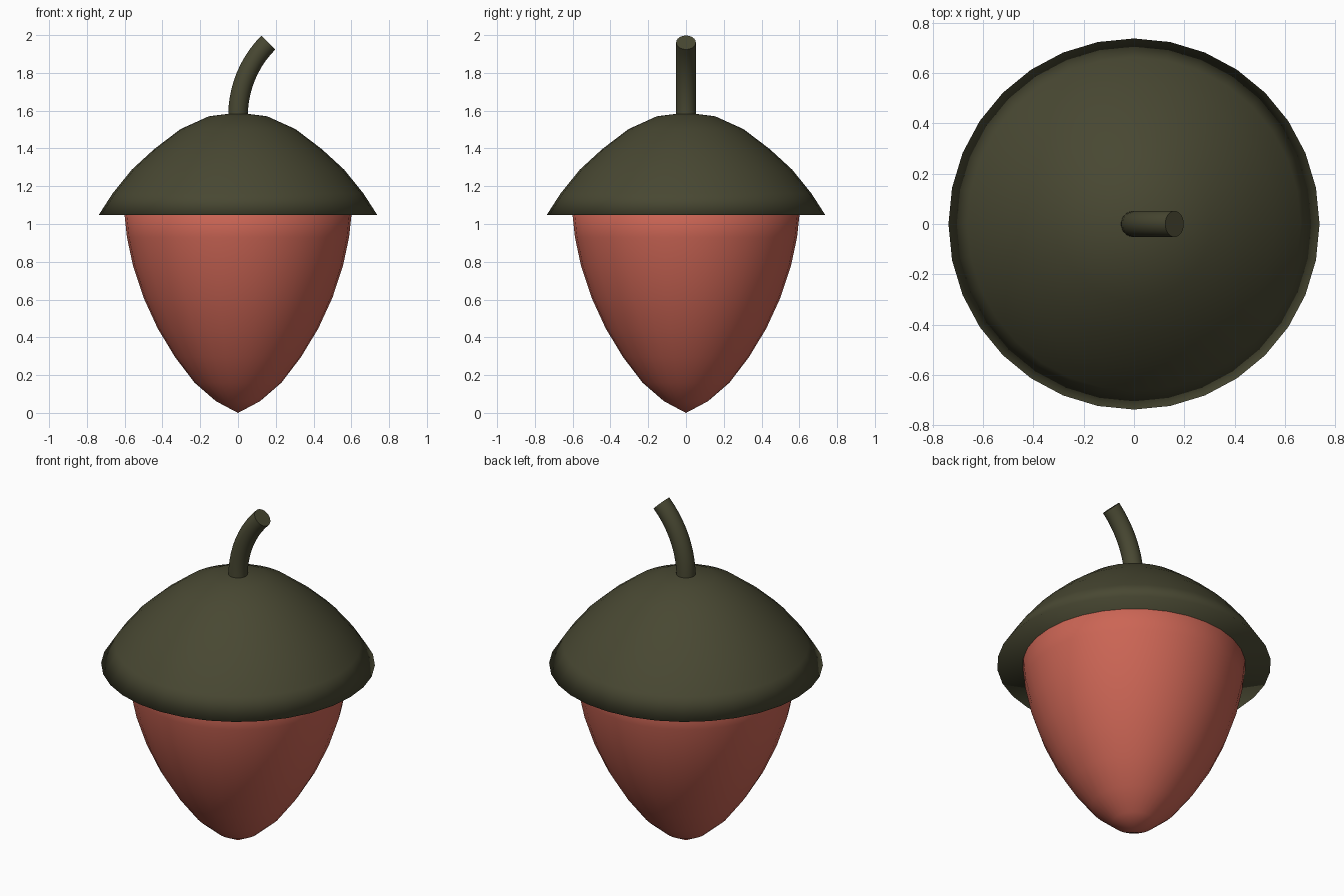
import bpy, bmesh, math
from mathutils import Matrix, Vector

if "Cube" in bpy.data.objects:
    bpy.data.objects.remove(bpy.data.objects["Cube"])

SIDES = 32


def material(name, color):
    m = bpy.data.materials.new(name)
    m.diffuse_color = (*color, 1)
    m.use_nodes = True
    m.node_tree.nodes["Principled BSDF"].inputs["Base Color"].default_value = m.diffuse_color
    return m


def add_object(name, bm, mat):
    bmesh.ops.recalc_face_normals(bm, faces=bm.faces)
    mesh = bpy.data.meshes.new(name)
    bm.to_mesh(mesh)
    bm.free()
    mesh.materials.append(mat)
    ob = bpy.data.objects.new(name, mesh)
    bpy.context.collection.objects.link(ob)
    return ob


def lathe(name, profile, mat):
    """Revolve (radius, z) points around z, fully smooth."""
    bm = bmesh.new()
    verts = [bm.verts.new((r, 0, z)) for r, z in profile]
    edges = [bm.edges.new(p) for p in zip(verts, verts[1:])]
    bmesh.ops.spin(bm, geom=verts + edges, cent=(0, 0, 0), axis=(0, 0, 1),
                   angle=math.tau, steps=SIDES)
    bmesh.ops.remove_doubles(bm, verts=bm.verts, dist=1e-4)
    for f in bm.faces:
        f.smooth = True
    return add_object(name, bm, mat)


red = material("nut_red", (0.60, 0.13, 0.09))
olive = material("cap_olive", (0.065, 0.064, 0.032))

# Nut: pointed egg shape, closed inside the cap
lathe("nut", [(0, 0), (0.117, 0.062), (0.23, 0.16), (0.333, 0.295),
              (0.425, 0.447), (0.50, 0.61), (0.555, 0.775), (0.588, 0.93),
              (0.602, 1.06), (0.50, 1.16), (0, 1.20)], red)

# Cap: dome with a flat underside, smooth across the rim
lathe("cap", [(0, 1.59), (0.155, 1.57), (0.305, 1.502), (0.443, 1.397),
              (0.562, 1.288), (0.663, 1.163), (0.738, 1.047), (0, 1.047)], olive)

# Stem: round tube sweeping along a 45 degree arc towards +x
bm = bmesh.new()
bend, radius, z0, steps = 0.55, 0.052, 1.572, 10
rings = []
for i in range(-1, steps + 1):
    a = math.radians(45) * max(i, 0) / steps
    centre = Vector((bend * (1 - math.cos(a)), 0, z0 + bend * math.sin(a)))
    if i < 0:
        centre.z -= 0.07
    turn = Matrix.Rotation(a, 3, 'Y')
    rings.append([bm.verts.new(centre + turn @ Vector(
        (radius * math.cos(t), radius * math.sin(t), 0)))
        for t in (math.tau * k / SIDES for k in range(SIDES))])
for lo, hi in zip(rings, rings[1:]):
    for k in range(SIDES):
        n = (k + 1) % SIDES
        bm.faces.new((lo[k], lo[n], hi[n], hi[k]))
bm.faces.new(rings[0])
bm.faces.new(rings[-1])
stem = add_object("stem", bm, olive)
bpy.context.view_layer.objects.active = stem
stem.select_set(True)
bpy.ops.object.shade_smooth_by_angle(angle=math.radians(40))
